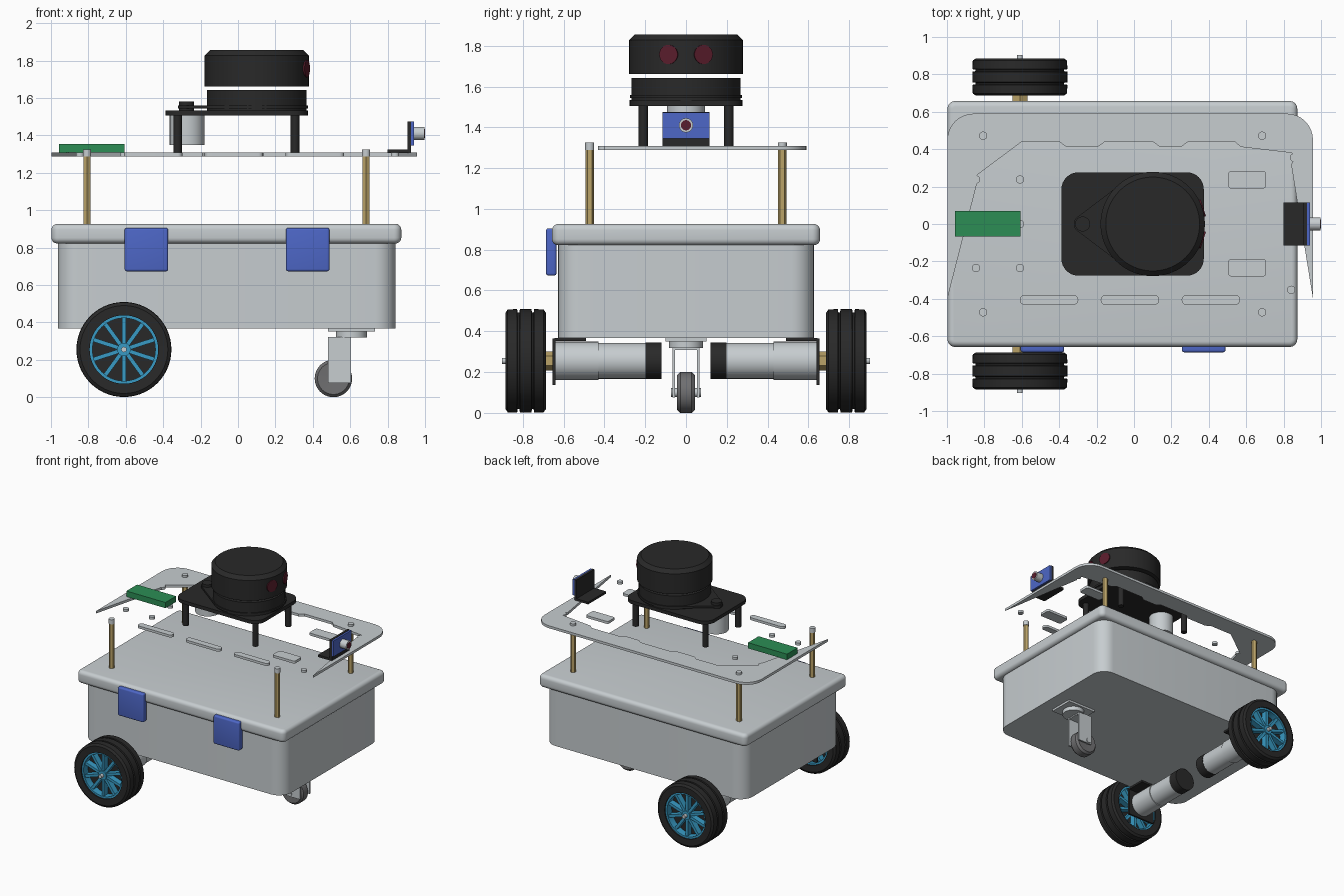
import bpy, bmesh, math
from mathutils import Vector, Matrix

if "Cube" in bpy.data.objects:
    bpy.data.objects.remove(bpy.data.objects["Cube"])


def material(name, rgb):
    m = bpy.data.materials.new(name)
    m.diffuse_color = (*rgb, 1)
    m.use_nodes = True
    m.node_tree.nodes["Principled BSDF"].inputs["Base Color"].default_value = m.diffuse_color
    return m


GREY = material("light grey", (0.57, 0.61, 0.63))
BLACK = material("black", (0.022, 0.022, 0.022))
BLUE = material("royal blue", (0.075, 0.135, 0.57))
CYAN = material("rim blue", (0.04, 0.33, 0.56))
GREEN = material("board green", (0.025, 0.27, 0.09))
BRASS = material("brass", (0.50, 0.37, 0.14))
RED = material("dark red", (0.10, 0.012, 0.025))
RUBBER = material("caster grey", (0.16, 0.16, 0.165))


def finish(bm, name, mat):
    bmesh.ops.recalc_face_normals(bm, faces=bm.faces[:])
    me = bpy.data.meshes.new(name)
    bm.to_mesh(me)
    bm.free()
    me.materials.append(mat)
    ob = bpy.data.objects.new(name, me)
    bpy.context.collection.objects.link(ob)
    return ob


def box(name, x, y, z, mat, bevel=0, rot=None):
    """Box from three (min, max) ranges, optionally with rounded edges."""
    bm = bmesh.new()
    bmesh.ops.create_cube(bm, size=1)
    for v in bm.verts:
        v.co = Vector([r[0] + (c + 0.5) * (r[1] - r[0]) for c, r in zip(v.co, (x, y, z))])
    if bevel:
        bmesh.ops.bevel(bm, geom=bm.edges[:], offset=bevel, segments=4, profile=0.5, affect='EDGES')
    if rot:
        bm.transform(rot)
    return finish(bm, name, mat)


def rod(name, a, b, r, mat, seg=32):
    """Cylinder between two points."""
    a, b = Vector(a), Vector(b)
    bm = bmesh.new()
    bmesh.ops.create_cone(bm, cap_ends=True, segments=seg, radius1=r, radius2=r, depth=(b - a).length)
    q = Vector((0, 0, 1)).rotation_difference(b - a)
    bm.transform(Matrix.Translation((a + b) / 2) @ q.to_matrix().to_4x4())
    return finish(bm, name, mat)


def prism(name, pts, z, mat, bevel=0):
    """Outline in plan, extruded from z[0] to z[1]."""
    bm = bmesh.new()
    f = bm.faces.new([bm.verts.new((p[0], p[1], z[0])) for p in pts])
    ext = bmesh.ops.extrude_face_region(bm, geom=[f])["geom"]
    bmesh.ops.translate(bm, verts=[v for v in ext if isinstance(v, bmesh.types.BMVert)], vec=(0, 0, z[1] - z[0]))
    if bevel:
        rim = [e for e in bm.edges if abs(e.verts[0].co.z - e.verts[1].co.z) < 1e-6]
        bmesh.ops.bevel(bm, geom=rim, offset=bevel, segments=5, profile=0.5, affect='EDGES')
    return finish(bm, name, mat)


def arc(cx, cy, r, a0, a1, n=8):
    return [(cx + r * math.cos(math.radians(a0 + (a1 - a0) * i / n)),
             cy + r * math.sin(math.radians(a0 + (a1 - a0) * i / n))) for i in range(n + 1)]


def round_rect(x, y, r):
    return (arc(x[1] - r, y[1] - r, r, 0, 90) + arc(x[0] + r, y[1] - r, r, 90, 180)
            + arc(x[0] + r, y[0] + r, r, 180, 270) + arc(x[1] - r, y[0] + r, r, 270, 360))


def ring(name, profile, centre, mat, axis='Y', seg=56):
    """Closed (radius, along-axis) profile turned around an axis."""
    bm = bmesh.new()
    rows = []
    for i in range(seg):
        t = 2 * math.pi * i / seg
        c, s = math.cos(t), math.sin(t)
        rows.append([bm.verts.new((r * c, h, r * s) if axis == 'Y' else (r * c, r * s, h)) for r, h in profile])
    n = len(profile)
    for i in range(seg):
        p, q = rows[i], rows[(i + 1) % seg]
        for j in range(n):
            bm.faces.new((p[j], p[(j + 1) % n], q[(j + 1) % n], q[j]))
    bm.transform(Matrix.Translation(centre))
    return finish(bm, name, mat)


# Storage box, lid and front latches
prism("box_body", round_rect((-0.963, 0.843), (-0.627, 0.627), 0.11), (0.367, 0.85), GREY)
prism("box_lid", round_rect((-0.997, 0.873), (-0.657, 0.657), 0.04), (0.822, 0.926), GREY, 0.03)
for x0 in (-0.606, 0.256):
    box("latch", (x0, x0 + 0.233), (-0.686, -0.635), (0.673, 0.905), BLUE, 0.012)

# Drive wheels, motors and brackets on both sides
WX, WZ = -0.61, 0.255
for s in (-1, 1):
    hub = Vector((WX, s * 0.786, WZ))
    tread = [(0.183, -0.098), (0.235, -0.1), (0.252, -0.088), (0.254, -0.042), (0.237, -0.039),
             (0.237, -0.031), (0.254, -0.028)]
    ring("tyre", tread + [(r, -h) for r, h in reversed(tread)], hub, BLACK)
    ring("wheel_rim", [(0.168, -0.088), (0.186, -0.088), (0.186, 0.088), (0.168, 0.088)], hub, CYAN)
    rod("wheel_web", hub - Vector((0, 0.03, 0)), hub + Vector((0, 0.03, 0)), 0.17, BLACK, 48)
    for i in range(10):
        spin = Matrix.Translation(hub) @ Matrix.Rotation(2 * math.pi * i / 10, 4, 'Y')
        box("spoke", (-0.011, 0.011), (-0.078, 0.078), (0.02, 0.172), CYAN, rot=spin)
    rod("wheel_hub", (WX, s * 0.70, WZ), (WX, s * 0.875, WZ), 0.036, CYAN)
    rod("axle_tip", (WX, s * 0.87, WZ), (WX, s * 0.903, WZ), 0.015, GREY, 16)
    rod("hub_coupling", (WX, s * 0.65, WZ), (WX, s * 0.70, WZ), 0.046, BRASS, 6)
    box("motor_bracket", (WX - 0.12, WX + 0.12), sorted((s * 0.64, s * 0.655)), (0.137, 0.365), BLACK)
    box("bracket_flange", (WX - 0.12, WX + 0.12), sorted((s * 0.49, s * 0.645)), (0.352, 0.367), BLACK)
    rod("gearbox", (WX, s * 0.43, WZ), (WX, s * 0.64, WZ), 0.094, GREY)
    rod("motor", (WX, s * 0.195, WZ), (WX, s * 0.43, WZ), 0.088, GREY)
    rod("motor_end", (WX, s * 0.12, WZ), (WX, s * 0.198, WZ), 0.09, BLACK)

# Swivel caster
box("caster_plate", (0.48, 0.733), (-0.1, 0.1), (0.35, 0.367), GREY)
rod("caster_swivel", (0.607, 0, 0.318), (0.607, 0, 0.352), 0.083, GREY)
box("caster_fork_top", (0.482, 0.605), (-0.066, 0.066), (0.308, 0.322), GREY)
for s in (-1, 1):
    box("caster_fork", (0.482, 0.605), sorted((s * 0.054, s * 0.066)), (0.075, 0.322), GREY)
ring("caster_wheel", [(0.02, -0.042), (0.085, -0.045), (0.1, -0.028), (0.1, 0.028), (0.085, 0.045), (0.02, 0.042)],
     (0.51, 0, 0.1), RUBBER)
rod("caster_axle", (0.51, -0.073, 0.1), (0.51, 0.073, 0.1), 0.021, GREY, 16)

# Open C-shaped upper deck
outline = ([(0.957, -0.4)] + arc(0.817, 0.45, 0.14, 0, 90) + arc(-0.858, 0.45, 0.14, 90, 180)
           + [(-0.998, -0.4), (-0.835, 0.235), (-0.855, 0.25), (-0.60, 0.44)])
for x0, x1 in ((-0.38, -0.175), (0.12, 0.27)):
    outline += [(x0 - 0.02, 0.44), (x0 + 0.015, 0.415), (x1 - 0.015, 0.415), (x1 + 0.02, 0.44)]
outline += [(0.54, 0.44), (0.57, 0.412), (0.845, 0.38), (0.86, 0.345), (0.84, 0.32)]
prism("upper_deck", outline, (1.288, 1.308), GREY)

# Loose slot and hole inserts level with the deck
DECK = (1.288, 1.308)
for x0 in (-0.61, -0.178, 0.255):
    prism("slot_insert", round_rect((x0, x0 + 0.312), (-0.432, -0.38), 0.025), DECK, GREY)
for y0 in (-0.28, 0.19):
    prism("window_insert", round_rect((0.505, 0.705), (y0, y0 + 0.093), 0.015), DECK, GREY)
for x, y in ((-0.845, 0.238), (-0.845, -0.235), (-0.61, 0.238), (-0.61, -0.235), (-0.61, 0),
             (0.84, -0.352), (0.855, 0.355)):
    rod("hole_insert", (x, y, DECK[0]), (x, y, DECK[1]), 0.022, GREY, 20)

# Brass deck posts with screw caps
for x in (-0.807, 0.685):
    for y in (-0.472, 0.472):
        rod("deck_post", (x, y, 0.92), (x, y, 1.288), 0.021, BRASS, 6)
        rod("post_cap", (x, y, 1.288), (x, y, 1.325), 0.022, GREY, 20)

# Circuit board
box("circuit_board", (-0.958, -0.607), (-0.066, 0.07), (1.308, 1.354), GREEN)

# Scanner base, legs, motor and belt cover
prism("scanner_base", round_rect((-0.388, 0.373), (-0.276, 0.276), 0.09), (1.505, 1.533), BLACK)
for x in (-0.323, 0.305):
    for y in (-0.21, 0.21):
        rod("scanner_leg", (x, y, 1.303), (x, y, 1.51), 0.023, BLACK, 16)
rod("scanner_motor", (-0.272, 0, 1.348), (-0.272, 0, 1.506), 0.093, GREY)
prism("belt_cover", arc(0.1, 0, 0.275, -120, 120, 40) + arc(-0.275, 0, 0.047, 120, 240), (1.543, 1.559), BLACK)
rod("pulley", (-0.275, 0, 1.53), (-0.275, 0, 1.58), 0.04, BLACK)

# Scanner drum and separate rotating head
rod("scanner_drum", (0.1, 0, 1.53), (0.1, 0, 1.642), 0.267, BLACK, 64)
bm = bmesh.new()
bmesh.ops.create_cone(bm, cap_ends=True, segments=64, radius1=0.279, radius2=0.279, depth=0.193)
bmesh.ops.bevel(bm, geom=[e for e in bm.edges if min(v.co.z for v in e.verts) > 0.09],
                offset=0.028, segments=1, affect='EDGES')
bm.transform(Matrix.Translation((0.1, 0, 1.7585)))
finish(bm, "scanner_head", BLACK)
for s in (-1, 1):
    d = Vector((math.cos(0.31), s * math.sin(0.31), 0))
    c = Vector((0.1, 0, 1.757))
    rod("scanner_eye", c + d * 0.25, c + d * 0.284, 0.047, RED)

# Front camera on its bracket
box("camera_foot", (0.80, 0.925), (-0.115, 0.115), (1.306, 1.324), BLACK)
box("camera_bracket", (0.905, 0.925), (-0.115, 0.115), (1.306, 1.475), BLACK)
box("camera_board", (0.925, 0.94), (-0.115, 0.115), (1.345, 1.473), BLUE)
rod("camera_lens", (0.935, 0, 1.41), (0.998, 0, 1.41), 0.035, GREY)
rod("lens_glass", (0.99, 0, 1.41), (1.0, 0, 1.41), 0.025, RED)

# Smooth curved surfaces, keep hard edges
bpy.ops.object.select_all(action='SELECT')
bpy.context.view_layer.objects.active = bpy.context.collection.objects[0]
bpy.ops.object.shade_smooth_by_angle(angle=math.radians(32))
